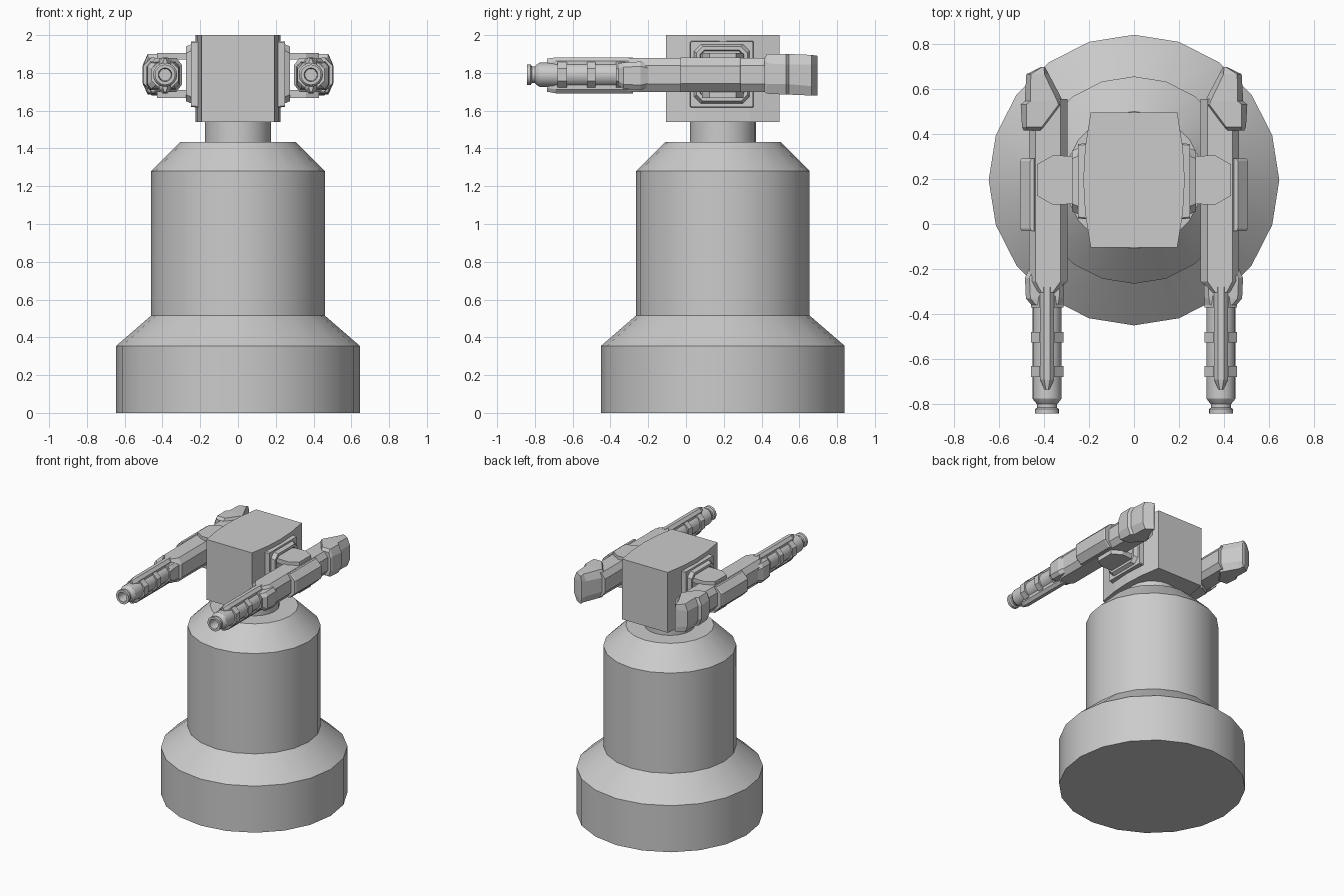
import bpy, bmesh, math

CY = 0.195             # turret axis
GX, GZ = 0.386, 1.79   # gun bore axis


def finish(name, bm, mirror=False, smooth=None):
    bmesh.ops.recalc_face_normals(bm, faces=bm.faces)
    me = bpy.data.meshes.new(name)
    bm.to_mesh(me)
    bm.free()
    ob = bpy.data.objects.new(name, me)
    bpy.context.collection.objects.link(ob)
    if smooth:
        bpy.ops.object.select_all(action='DESELECT')
        ob.select_set(True)
        bpy.context.view_layer.objects.active = ob
        bpy.ops.object.shade_smooth_by_angle(angle=math.radians(smooth))
    if mirror:
        ob.modifiers.new("mirror", 'MIRROR')
    return ob


def skin(bm, rings):
    """Bridge equal-length vertex rings and cap both ends; returns the last cap."""
    vs = [[bm.verts.new(p) for p in r] for r in rings]
    n = len(vs[0])
    for a, b in zip(vs, vs[1:]):
        for i in range(n):
            j = (i + 1) % n
            bm.faces.new((a[i], a[j], b[j], b[i]))
    bm.faces.new(vs[0])
    return bm.faces.new(vs[-1])


def lathe(name, profile, sides, place, mirror=False):
    bm = bmesh.new()
    rings = []
    for r, h in profile:
        ring = []
        for i in range(sides):
            a = 2 * math.pi * i / sides
            ring.append(place(r * math.cos(a), r * math.sin(a), h))
        rings.append(ring)
    skin(bm, rings)
    return finish(name, bm, mirror, 32)


def loft(name, stations, axis='Y', recess=None, mirror=True):
    """Chamfered-box sections (pos, u0, u1, z0, z1, chamfer u, chamfer z) along x or y."""
    bm = bmesh.new()
    rings = []
    for p, u0, u1, z0, z1, cu, cz in stations:
        sec = [(u0 + cu, z0), (u1 - cu, z0), (u1, z0 + cz), (u1, z1 - cz),
               (u1 - cu, z1), (u0 + cu, z1), (u0, z1 - cz), (u0, z0 + cz)]
        rings.append([(u, p, z) if axis == 'Y' else (p, u, z) for u, z in sec])
    cap = skin(bm, rings)
    bmesh.ops.recalc_face_normals(bm, faces=bm.faces)
    if recess:
        bmesh.ops.inset_region(bm, faces=[cap], thickness=recess[0])
        bmesh.ops.inset_region(bm, faces=[cap], thickness=0.006, depth=-recess[1])
    return finish(name, bm, mirror)


def prism(name, pts, z0, z1, mirror=False):
    bm = bmesh.new()
    skin(bm, [[(x, y, z) for x, y in pts] for z in (z0, z1)])
    return finish(name, bm, mirror)


# Pedestal and neck
up = lambda a, b, h: (a, CY + b, h)
lathe("pedestal", [(0.645, 0), (0.645, 0.355), (0.46, 0.515), (0.46, 1.28),
                   (0.305, 1.435)], 20, up)
lathe("neck", [(0.175, 1.42), (0.175, 1.56)], 20, up)

# Head block with gently bowed sides
side = [(0.192, -0.105), (0.217, 0.05), (0.225, CY), (0.217, 0.34), (0.192, 0.495)]
prism("head", side + [(-x, y) for x, y in reversed(side)], 1.54, 2.0)

# Side mounts: backing plate, recessed octagonal frame
loft("mount_plate", [(0.20, 0.02, 0.36, 1.615, 1.97, 0.006, 0.006),
                     (0.248, 0.025, 0.355, 1.62, 1.965, 0.006, 0.006)], 'X')
loft("mount_frame", [(0.24, 0.04, 0.34, 1.635, 1.955, 0.035, 0.035),
                     (0.275, 0.055, 0.325, 1.65, 1.94, 0.035, 0.035)], 'X', (0.02, 0.02))

# Brackets gripping each gun from above and below
grip = [(0.25, 0.09), (0.36, 0.085), (0.43, 0.125), (0.43, 0.265), (0.36, 0.305), (0.25, 0.30)]
prism("upper_bracket", grip, 1.87, 1.905, True)
prism("lower_bracket", grip, 1.668, 1.71, True)

# Gun receiver, tapering into the front rail
loft("gun_receiver", [(-0.305, 0.35, 0.422, 1.70, 1.88, 0.012, 0.02),
                      (-0.255, 0.296, 0.467, 1.70, 1.88, 0.03, 0.04),
                      (0.555, 0.296, 0.467, 1.70, 1.88, 0.03, 0.04)])
loft("gun_rail", [(-0.735, 0.375, 0.397, 1.70, 1.875, 0.006, 0.02),
                  (-0.69, 0.355, 0.417, 1.692, 1.882, 0.018, 0.02),
                  (-0.28, 0.355, 0.417, 1.692, 1.882, 0.018, 0.02)])

# Outer armour on the receiver and its front cheek
loft("gun_side_armour", [(-0.03, 0.40, 0.500, 1.70, 1.882, 0.045, 0.045),
                         (-0.02, 0.40, 0.506, 1.70, 1.882, 0.045, 0.045),
                         (0.28, 0.40, 0.506, 1.70, 1.882, 0.045, 0.045),
                         (0.29, 0.40, 0.500, 1.70, 1.882, 0.045, 0.045)])
loft("gun_cheek", [(-0.36, 0.318, 0.455, 1.735, 1.85, 0.02, 0.025),
                   (-0.33, 0.312, 0.48, 1.715, 1.855, 0.02, 0.025),
                   (-0.24, 0.31, 0.484, 1.71, 1.86, 0.02, 0.025),
                   (-0.20, 0.31, 0.467, 1.72, 1.85, 0.02, 0.025)])

# Angled stock
loft("gun_stock", [(0.415, 0.40, 0.49, 1.70, 1.88, 0.015, 0.045),
                   (0.43, 0.39, 0.497, 1.69, 1.90, 0.02, 0.05),
                   (0.53, 0.31, 0.503, 1.685, 1.90, 0.025, 0.055),
                   (0.545, 0.315, 0.485, 1.685, 1.90, 0.025, 0.055),
                   (0.665, 0.378, 0.478, 1.68, 1.895, 0.02, 0.05),
                   (0.697, 0.395, 0.412, 1.68, 1.89, 0.004, 0.04)])

# Barrel with flared muzzle and bore
fwd = lambda a, b, h: (GX + a, h, GZ + b)
lathe("gun_barrel", [(0.064, -0.25), (0.064, -0.775), (0.056, -0.787), (0.044, -0.80),
                     (0.044, -0.815), (0.054, -0.822), (0.054, -0.842), (0.036, -0.842),
                     (0.032, -0.76)], 16, fwd, True)

# Barrel clamps
for i, (y0, y1) in enumerate([(-0.68, -0.63), (-0.525, -0.48), (-0.37, -0.32)]):
    loft(f"barrel_clamp_{i + 1}", [(y, GX - 0.072, GX + 0.072, GZ - 0.068, GZ + 0.068, 0.038, 0.036)
                                   for y in (y0, y1)])
